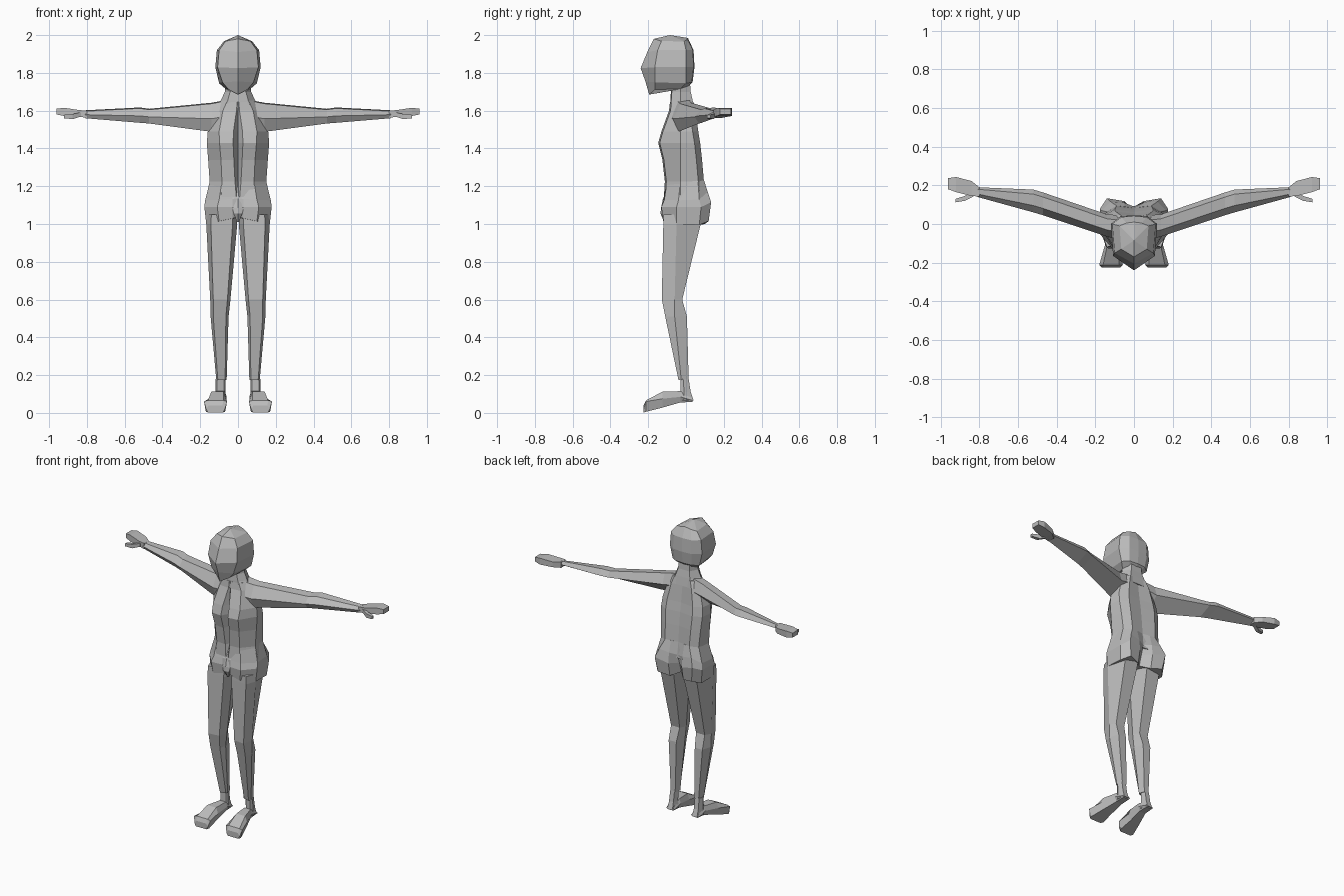
import bpy, bmesh

grey = bpy.data.materials.new("plain_grey")
grey.diffuse_color = (0.5, 0.5, 0.5, 1)


def loft(name, rings, mirror=False, apex=None):
    """Skin a list of equal-sized point rings, cap both ends, keep faces flat."""
    bm = bmesh.new()
    loops = [[bm.verts.new(p) for p in r] for r in rings]
    n = len(loops[0])
    for a, b in zip(loops, loops[1:]):
        for i in range(n):
            j = (i + 1) % n
            bm.faces.new((a[i], a[j], b[j], b[i]))
    bm.faces.new(loops[0][::-1])
    if apex:
        tip = bm.verts.new(apex)
        for i in range(n):
            bm.faces.new((loops[-1][i], loops[-1][(i + 1) % n], tip))
    else:
        bm.faces.new(loops[-1])
    bmesh.ops.recalc_face_normals(bm, faces=bm.faces)
    me = bpy.data.meshes.new(name)
    bm.to_mesh(me)
    bm.free()
    me.materials.append(grey)
    ob = bpy.data.objects.new(name, me)
    bpy.context.collection.objects.link(ob)
    if mirror:
        ob.modifiers.new("mirror", 'MIRROR').use_mirror_merge = False
    return ob


def both(half):
    """Complete a half ring that runs from front centre to back centre."""
    return half + [(-x, y, z) for x, y, z in half[-2:0:-1]]


# Head: keeled face, rounded skull
head = [
    [(0, -.195, 1.685), (.05, -.165, 1.712), (.065, -.03, 1.715), (.04, 0, 1.72), (0, .005, 1.72)],
    [(0, -.215, 1.755), (.082, -.165, 1.75), (.1, 0, 1.745), (.06, .03, 1.75), (0, .035, 1.75)],
    [(0, -.24, 1.825), (.108, -.165, 1.83), (.12, 0, 1.83), (.07, .04, 1.83), (0, .045, 1.83)],
    [(0, -.205, 1.91), (.1, -.15, 1.92), (.112, 0, 1.92), (.065, .036, 1.92), (0, .04, 1.92)],
    [(0, -.17, 1.98), (.066, -.13, 1.968), (.075, -.01, 1.967), (.04, .005, 1.975), (0, .01, 1.985)],
]
loft("head", [both(r) for r in head], apex=(0, -.085, 2.0))

# Neck flaring into the shoulders
loft("neck", [both([(0, yf, z), (w * .6, yf + .005, z), (w, -.03, z), (w * .6, yb, z), (0, yb, z)])
              for z, w, yf, yb in [(1.60, .125, -.085, .045), (1.655, .09, -.083, .035),
                                   (1.70, .07, -.08, .025), (1.76, .065, -.08, .02)]])

# Torso: open groove down the front, faceted sides and back
torso = []
for z, w, fx, yf, yb, lip, deep in [
        (1.13, .172, .09, -.118, .105, .008, .005), (1.225, .15, .085, -.112, .095, .016, .035),
        (1.34, .158, .09, -.125, .085, .022, .045), (1.43, .165, .098, -.147, .075, .026, .05),
        (1.49, .16, .10, -.13, .065, .024, .045), (1.60, .125, .08, -.09, .05, .008, .008),
        (1.645, .10, .06, -.085, .04, .005, 0)]:
    torso.append(both([(0, yf + deep, z), (lip, yf, z), (fx, yf + .008, z), (w, -.03, z),
                       (w * .93, yb - .03, z), (w * .6, yb, z), (0, yb - .012, z)]))
loft("torso", torso)

# Hips: front edge rises to the middle, two lobes behind
hips = [
    [(0, -.10, 1.035), (.03, -.118, 1.03), (.10, -.122, 1.015), (.168, -.05, 1.0),
     (.165, .07, .995), (.125, .12, 1.015), (.05, .10, 1.0), (0, .05, 1.02)],
    [(0, -.118, 1.09), (.03, -.126, 1.09), (.11, -.13, 1.09), (.178, -.05, 1.09),
     (.175, .08, 1.09), (.14, .133, 1.115), (.05, .118, 1.09), (0, .07, 1.09)],
    [(0, -.119, 1.135), (.03, -.12, 1.133), (.10, -.115, 1.128), (.174, -.04, 1.125),
     (.168, .07, 1.13), (.12, .115, 1.17), (.05, .11, 1.16), (0, .09, 1.15)],
    [(0, -.08, 1.225), (.03, -.08, 1.225), (.085, -.10, 1.225), (.148, -.03, 1.225),
     (.14, .063, 1.23), (.09, .094, 1.235), (.05, .09, 1.235), (0, .082, 1.235)],
]
loft("hips", [both(r) for r in hips])

# Small folded tab at the front of the waist
loft("front_tab", [both([(0, y, z), (w, y + .008, z), (w, -.10, z), (0, -.10, z)])
                   for z, w, y in [(1.01, .006, -.115), (1.055, .022, -.135),
                                   (1.085, .03, -.132), (1.135, .012, -.122)]])


def leg_ring(z, x0, x1, yf, ym, yb):
    d = x1 - x0
    return [(x0 + d * .15, yf + .008, z), (x1 - d * .15, yf, z), (x1, ym, z),
            (x1 - d * .2, yb, z), (x0 + d * .2, yb, z), (x0, ym, z)]


# Legs, thigh to heel
loft("leg", [leg_ring(*r) for r in [
    (1.05, .004, .165, -.118, -.05, .09), (1.0, .004, .168, -.12, -.05, .078),
    (.60, .04, .147, -.128, -.06, -.02), (.51, .05, .145, -.11, -.06, .005),
    (.175, .06, .115, -.04, -.025, .014)]], mirror=True)
loft("ankle", [leg_ring(*r) for r in [
    (.18, .066, .118, -.03, -.015, .014), (.11, .066, .12, -.03, -.01, .025),
    (.065, .062, .122, -.03, -.01, .04)]], mirror=True)

# Feet, heel to toe, splayed outward
loft("foot", [[(x0 + .01, y, zb), (x1 - .01, y, zb), (x1, y, zm), (x1 - i, y, zt),
               (x0 + i, y, zt), (x0, y, zm)]
              for y, x0, x1, zb, zm, zt, i in [
                  (.035, .062, .122, .058, .066, .075, .008), (-.03, .06, .125, .055, .085, .115, .01),
                  (-.125, .062, .155, .028, .075, .112, .014), (-.212, .058, .18, .006, .06, .066, .02),
                  (-.224, .07, .168, .002, .02, .04, .012)]], mirror=True)

# Arms, swept back toward the hands
loft("arm", [[(x, yf + (yb - yf) * .2, zb), (x, yf, zb + (zt - zb) * .45), (x, yf + (yb - yf) * .3, zt - .005),
              (x, yb - (yb - yf) * .2, zt), (x, yb, zb + (zt - zb) * .55)]
             for x, yf, yb, zb, zt in [
                 (.07, -.085, .045, 1.50, 1.655), (.14, -.065, .05, 1.488, 1.642),
                 (.47, .045, .163, 1.532, 1.61), (.52, .06, .178, 1.536, 1.617),
                 (.81, .14, .19, 1.56, 1.602)]], mirror=True)


def box_ring(x, yf, yb, zb, zt):
    return [(x, yf, zb), (x, yb, zb), (x, yb, zt), (x, yf, zt)]


# Hands with thumb and short finger
loft("hand", [box_ring(*r) for r in [
    (.80, .142, .19, 1.562, 1.60), (.84, .145, .222, 1.568, 1.603),
    (.92, .165, .243, 1.572, 1.615), (.962, .18, .237, 1.58, 1.61)]], mirror=True)
loft("thumb", [box_ring(*r) for r in [
    (.83, .142, .165, 1.57, 1.592), (.875, .12, .145, 1.555, 1.582),
    (.922, .112, .13, 1.56, 1.578)]], mirror=True)
